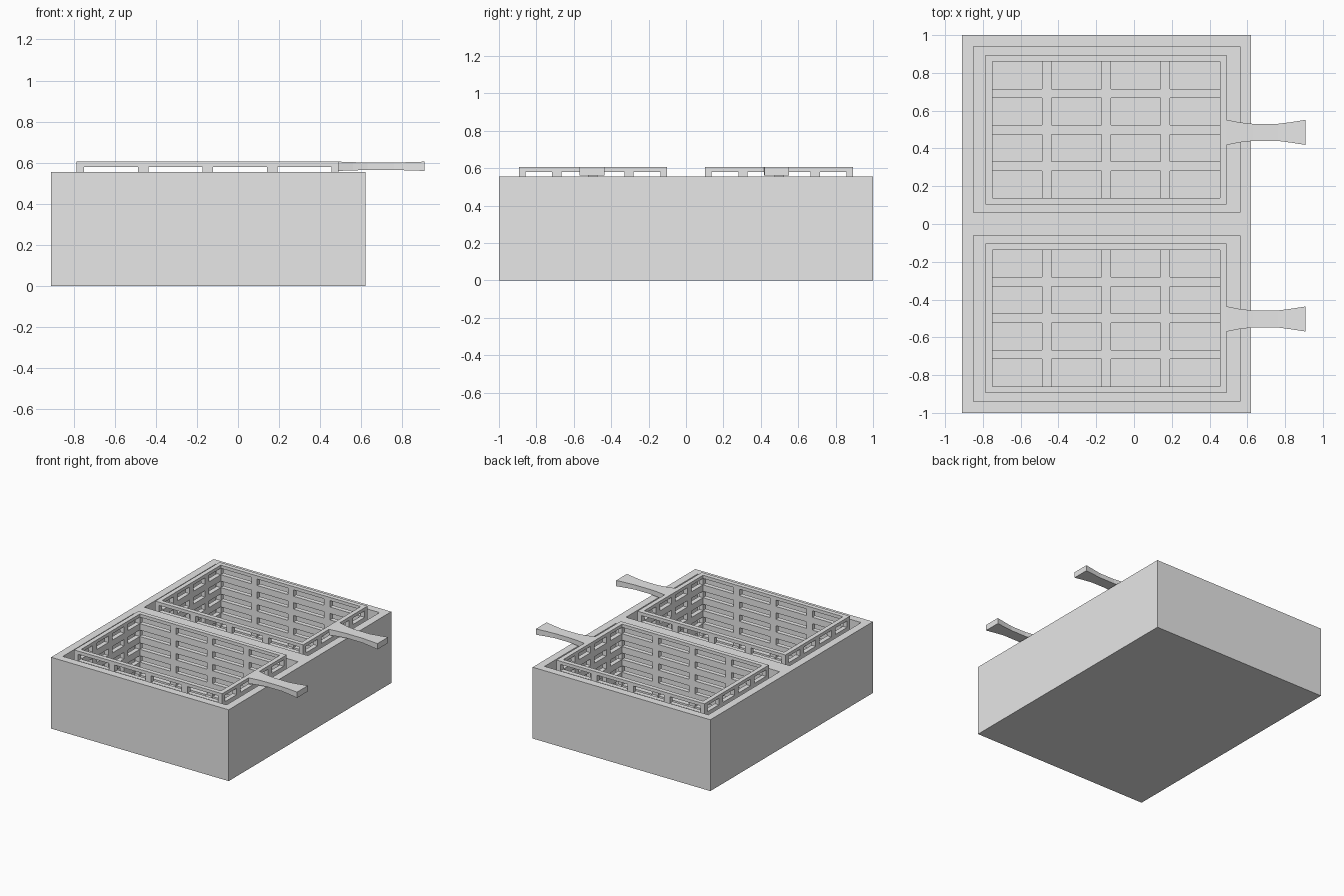
import bpy, bmesh

cube = bpy.data.objects.get("Cube")
if cube:
    bpy.data.objects.remove(cube, do_unlink=True)

GREY = (0.8, 0.8, 0.8, 1.0)
grey = bpy.data.materials.new("light_grey")
grey.use_nodes = True
grey.diffuse_color = GREY
grey.node_tree.nodes["Principled BSDF"].inputs["Base Color"].default_value = GREY


def finish(name, bm, y=0.0):
    """Turn a bmesh into a named grey object."""
    bmesh.ops.recalc_face_normals(bm, faces=bm.faces)
    mesh = bpy.data.meshes.new(name)
    bm.to_mesh(mesh)
    bm.free()
    mesh.materials.append(grey)
    obj = bpy.data.objects.new(name, mesh)
    obj.location.y = y
    bpy.context.collection.objects.link(obj)
    return obj


def block_grid(edges, solid):
    """Skin the solid cells of an uneven box grid."""
    bm = bmesh.new()
    verts = {}
    counts = [len(e) - 1 for e in edges]

    def filled(c):
        return all(0 <= c[a] < counts[a] for a in range(3)) and solid(*c)

    def vert(key):
        if key not in verts:
            verts[key] = bm.verts.new([edges[a][key[a]] for a in range(3)])
        return verts[key]

    for i in range(counts[0]):
        for j in range(counts[1]):
            for k in range(counts[2]):
                cell = (i, j, k)
                if not filled(cell):
                    continue
                for axis in range(3):
                    for side in (0, 1):
                        near = list(cell)
                        near[axis] += 2 * side - 1
                        if filled(near):
                            continue
                        u, v = (axis + 1) % 3, (axis + 2) % 3
                        loop = []
                        for du, dv in ((0, 0), (1, 0), (1, 1), (0, 1)):
                            key = list(cell)
                            key[axis] += side
                            key[u] += du
                            key[v] += dv
                            loop.append(vert(tuple(key)))
                        if not side:
                            loop.reverse()
                        bm.faces.new(loop)
    return bm


def slot_edges(start, end, wall, count, bar):
    """Wall, then slots separated by bars, then wall."""
    first, last = start + wall, end - wall
    slot = (last - first - bar * (count - 1)) / count
    edges = [start]
    for n in range(count):
        a = first + n * (slot + bar)
        edges += [a, a + slot]
    return edges + [end]


# Tank with two open wells
tank_edges = ([-0.91, -0.85, 0.56, 0.62],
              [-1, -0.94, -0.062, 0.062, 0.94, 1],
              [0, 0.06, 0.555])
finish("tank", block_grid(tank_edges, lambda i, j, k: not (i == 1 and j in (1, 3) and k == 1)))

# Slotted basket, with lattice floor and open top
basket_edges = (slot_edges(-0.785, 0.49, 0.035, 4, 0.05),
                slot_edges(-0.396, 0.396, 0.035, 4, 0.05),
                slot_edges(0.105, 0.605, 0.025, 5, 0.05))


def basket_solid(i, j, k):
    if 0 < i < 8 and 0 < j < 8 and k > 0:
        return False
    return i % 2 + j % 2 + k % 2 < 2


def make_handle(name, y):
    """Waisted bar lofted through rectangular sections."""
    bm = bmesh.new()
    rings = []
    for x, w, h in ((0.49, 0.067, 0.0225), (0.56, 0.053, 0.02), (0.63, 0.045, 0.018),
                    (0.76, 0.045, 0.018), (0.83, 0.054, 0.02), (0.907, 0.066, 0.0225)):
        rings.append([bm.verts.new((x, sy * w, 0.5825 + sz * h))
                      for sy, sz in ((-1, -1), (1, -1), (1, 1), (-1, 1))])
    for a, b in zip(rings, rings[1:]):
        for n in range(4):
            m = (n + 1) % 4
            bm.faces.new((a[n], a[m], b[m], b[n]))
    bm.faces.new(rings[0])
    bm.faces.new(rings[-1])
    finish(name, bm, y)


# One basket and handle per well
for label, y, grip_y in (("front", -0.498, -0.503), ("back", 0.498, 0.485)):
    finish(label + "_basket", block_grid(basket_edges, basket_solid), y)
    make_handle(label + "_handle", grip_y)
